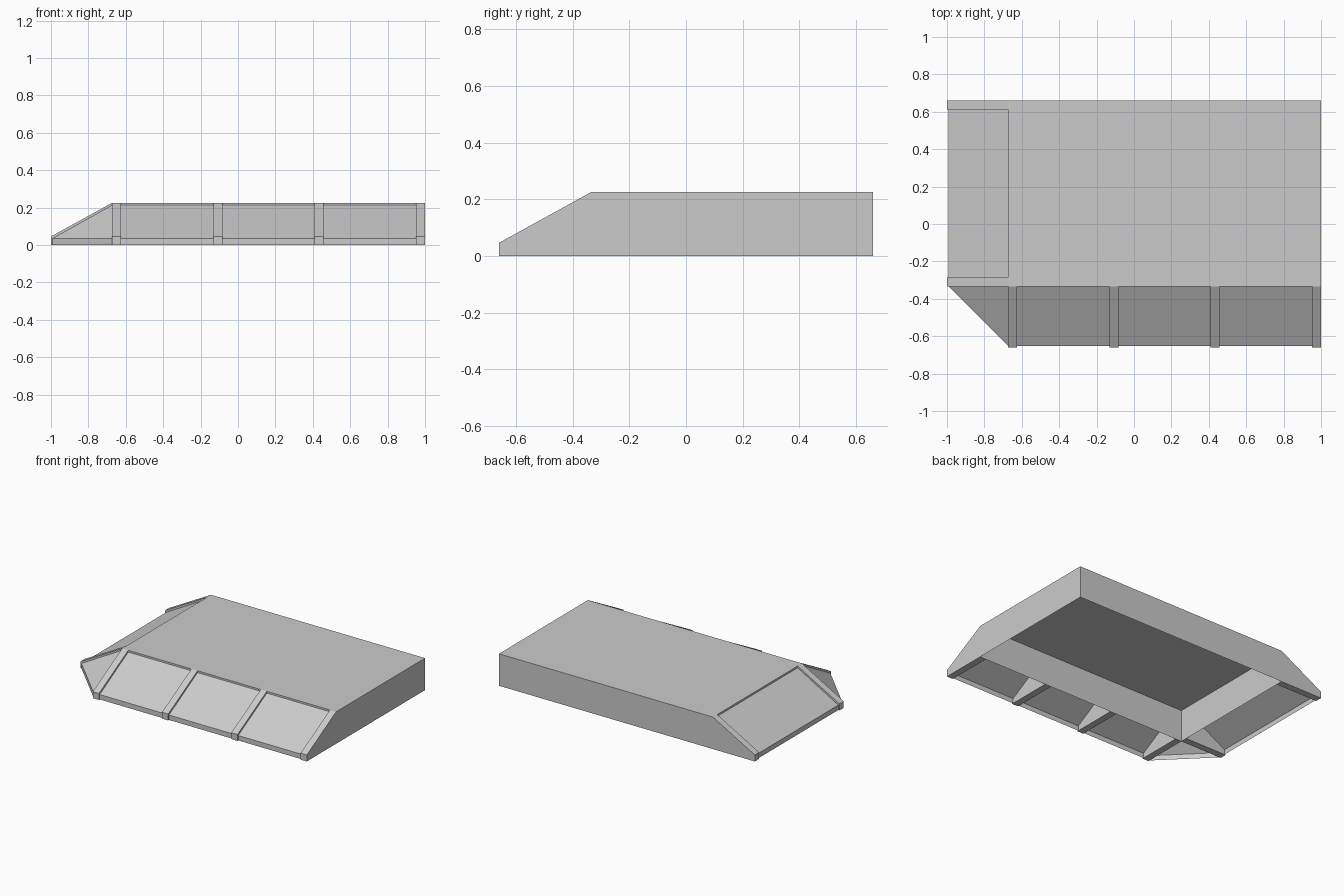
import bpy
import bmesh

if "Cube" in bpy.data.objects:
    bpy.data.objects.remove(bpy.data.objects["Cube"])

# Main dimensions
LEFT, RIGHT = -0.673, 1.0        # raised deck extent in x
FRONT, BACK = -0.333, 0.66       # raised deck extent in y
TOP = 0.226
DEPTH = 0.327                    # how far the slopes reach outwards
RIB = 0.048                      # rib width
INSET = 0.009                    # panels sit slightly inside the ribs
RIB_PROFILE = [(0, 0), (DEPTH, 0), (DEPTH, 0.046), (0, TOP)]
PANEL_PROFILE = [(DEPTH - INSET, 0), (DEPTH - INSET, 0.035), (0, 0.213)]

grey = bpy.data.materials.new("plain_grey")
grey.use_nodes = True
colour = (0.6, 0.6, 0.6, 1)
grey.diffuse_color = colour
grey.node_tree.nodes["Principled BSDF"].inputs["Base Color"].default_value = colour


def front_side(along, out, z):
    return (along, FRONT - out, z)


def end_side(along, out, z):
    return (LEFT - out, along, z)


def finish(name, bm, up=False):
    bmesh.ops.recalc_face_normals(bm, faces=bm.faces)
    if up:  # open sheets face upwards
        bm.normal_update()
        if sum(f.normal.z * f.calc_area() for f in bm.faces) < 0:
            bmesh.ops.reverse_faces(bm, faces=bm.faces)
    mesh = bpy.data.meshes.new(name)
    bm.to_mesh(mesh)
    bm.free()
    mesh.materials.append(grey)
    bpy.context.collection.objects.link(bpy.data.objects.new(name, mesh))


def sweep(name, place, profile, start, end, solid):
    """Extrude a slope profile along one side, as a solid rib or an open sheet."""
    bm = bmesh.new()
    a = [bm.verts.new(place(start, *p)) for p in profile]
    b = [bm.verts.new(place(end, *p)) for p in profile]
    for i in range(len(profile) - 1):
        bm.faces.new((a[i], a[i + 1], b[i + 1], b[i]))
    if solid:
        bm.faces.new((a[-1], a[0], b[0], b[-1]))
        bm.faces.new(a)
        bm.faces.new(b)
    finish(name, bm, up=not solid)


def slope_side(label, place, start, end, bays):
    """Ribs at equal spacing with a recessed panel in each bay."""
    step = (end - start - RIB) / bays
    for i in range(bays + 1):
        s = start + i * step
        sweep(f"{label}_rib_{i + 1}", place, RIB_PROFILE, s, s + RIB, True)
        if i < bays:
            sweep(f"{label}_panel_{i + 1}", place, PANEL_PROFILE, s + RIB, s + step, False)


# Raised deck: hollow box, open underneath
bm = bmesh.new()
bmesh.ops.create_cube(bm, size=1)
for v in bm.verts:
    v.co = (RIGHT if v.co.x > 0 else LEFT, BACK if v.co.y > 0 else FRONT, TOP if v.co.z > 0 else 0)
bm.normal_update()
bmesh.ops.delete(bm, geom=[f for f in bm.faces if f.normal.z < -0.5], context="FACES")
finish("deck", bm, up=True)

# Sloping sides
slope_side("front", front_side, LEFT, RIGHT, 3)
slope_side("end", end_side, FRONT, BACK, 1)

# Corner panel: one sloping triangle above a low lip
bm = bmesh.new()
reach = DEPTH - INSET
low, lip = [[bm.verts.new((LEFT, FRONT - reach, z)), bm.verts.new((LEFT - reach, FRONT, z))]
            for z in (0, 0.035)]
apex = bm.verts.new((LEFT, FRONT, 0.213))
bm.faces.new((low[0], low[1], lip[1], lip[0]))
bm.faces.new((lip[0], lip[1], apex))
finish("corner_panel", bm, up=True)
